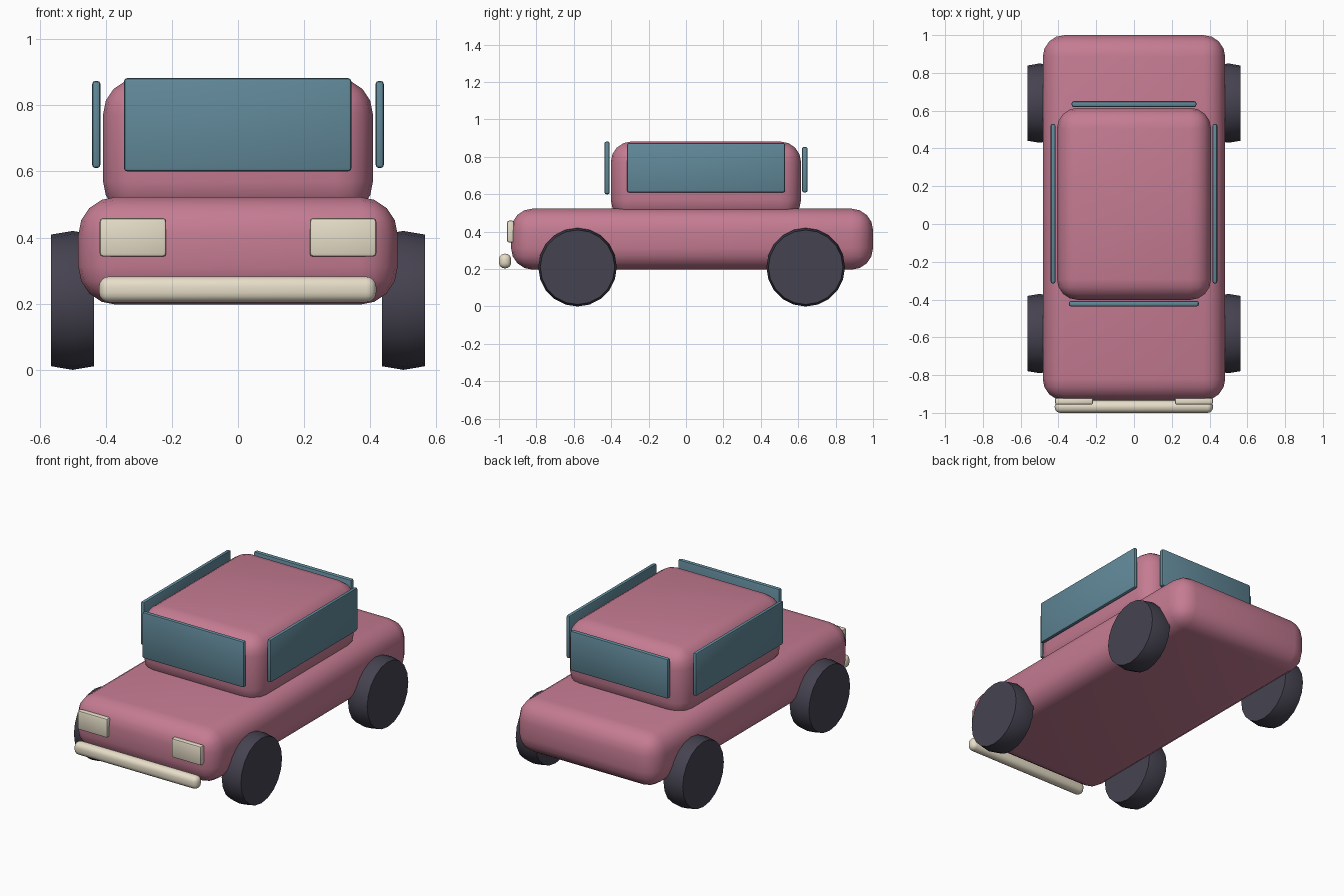
import bpy, bmesh
from math import radians, sin, cos, tau
from mathutils import Vector

if "Cube" in bpy.data.objects:
    bpy.data.objects.remove(bpy.data.objects["Cube"])


def material(name, rgb):
    m = bpy.data.materials.new(name)
    m.diffuse_color = (*rgb, 1)
    m.use_nodes = True
    m.node_tree.nodes["Principled BSDF"].inputs["Base Color"].default_value = m.diffuse_color
    return m


PAINT = material("pink_paint", (0.56, 0.20, 0.29))
GLASS = material("blue_glass", (0.12, 0.25, 0.32))
RUBBER = material("dark_rubber", (0.06, 0.055, 0.08))
CREAM = material("cream_trim", (0.80, 0.73, 0.58))


def finish(bm, name, mat, angle):
    bmesh.ops.recalc_face_normals(bm, faces=bm.faces)
    mesh = bpy.data.meshes.new(name)
    bm.to_mesh(mesh)
    bm.free()
    mesh.materials.append(mat)
    ob = bpy.data.objects.new(name, mesh)
    bpy.context.collection.objects.link(ob)
    bpy.ops.object.select_all(action='DESELECT')
    ob.select_set(True)
    bpy.context.view_layer.objects.active = ob
    bpy.ops.object.shade_smooth_by_angle(angle=radians(angle))
    return ob


def rounded_box(name, lo, hi, bevel, mat, segments=3):
    lo, hi = Vector(lo), Vector(hi)
    bm = bmesh.new()
    bmesh.ops.create_cube(bm, size=1)
    bmesh.ops.scale(bm, vec=hi - lo, verts=bm.verts)
    bmesh.ops.translate(bm, vec=(lo + hi) / 2, verts=bm.verts)
    bmesh.ops.bevel(bm, geom=bm.edges[:], offset=bevel, segments=segments,
                    profile=0.5, affect='EDGES')
    return finish(bm, name, mat, 40)


def wheel(name, x, y, radius=0.21, half_width=0.065, sides=20):
    # crowned tyre: three rings, widest in the middle, with flat end caps
    bm = bmesh.new()
    rings = []
    for dx, r in ((-half_width, radius - 0.011), (0, radius), (half_width, radius - 0.011)):
        rings.append([bm.verts.new((x + dx, y + r * sin(tau * i / sides),
                                    radius + r * cos(tau * i / sides)))
                      for i in range(sides)])
    for a, b in zip(rings, rings[1:]):
        for i in range(sides):
            j = (i + 1) % sides
            bm.faces.new((a[i], a[j], b[j], b[i]))
    bm.faces.new(rings[0])
    bm.faces.new(rings[-1])
    return finish(bm, name, RUBBER, 60)


# Body and cabin
rounded_box("body", (-0.483, -0.935, 0.197), (0.483, 1.0, 0.523), 0.115, PAINT, 4)
rounded_box("cabin", (-0.408, -0.402, 0.46), (0.408, 0.615, 0.882), 0.11, PAINT, 4)

# Windscreen and rear window
rounded_box("windscreen", (-0.345, -0.436, 0.60), (0.343, -0.408, 0.882), 0.01, GLASS, 2)
rounded_box("rear_window", (-0.33, 0.62, 0.61), (0.33, 0.65, 0.853), 0.01, GLASS, 2)

# Bumper
rounded_box("front_bumper", (-0.42, -1.0, 0.204), (0.418, -0.935, 0.282), 0.03, CREAM, 4)

# Parts repeated on each side
for side, s in (("left", -1), ("right", 1)):
    for part, x0, x1, y0, y1, z0, z1, mat in (
            ("side_window", 0.416, 0.441, -0.315, 0.53, 0.61, 0.874, GLASS),
            ("headlight", 0.217, 0.418, -0.956, -0.92, 0.342, 0.459, CREAM)):
        xs = sorted((s * x0, s * x1))
        rounded_box(f"{side}_{part}", (xs[0], y0, z0), (xs[1], y1, z1), 0.01, mat, 2)
    wheel(f"{side}_front_wheel", s * 0.5, -0.58)
    wheel(f"{side}_rear_wheel", s * 0.5, 0.64)
